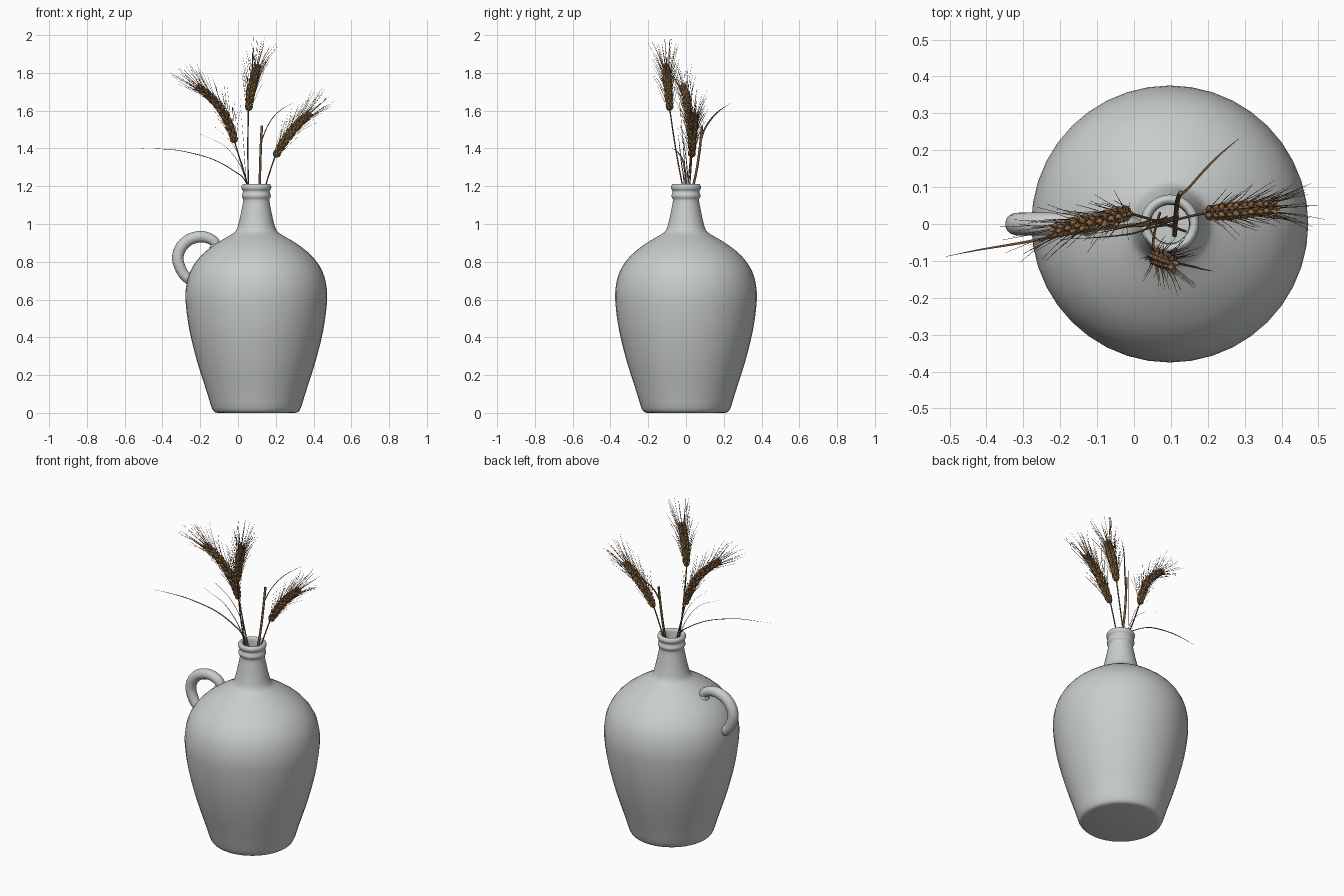
import bpy, bmesh, math, random
from mathutils import Vector

if "Cube" in bpy.data.objects:
    bpy.data.objects.remove(bpy.data.objects["Cube"])

random.seed(4)
CX = 0.097  # jug axis


def material(name, rgb):
    m = bpy.data.materials.new(name)
    m.diffuse_color = (*rgb, 1)
    m.use_nodes = True
    m.node_tree.nodes["Principled BSDF"].inputs["Base Color"].default_value = m.diffuse_color
    return m


CLAY = material("grey glaze", (0.58, 0.61, 0.60))
STRAW = material("straw brown", (0.27, 0.145, 0.06))
STEM = material("stem brown", (0.20, 0.11, 0.05))


def smooth_path(pts, steps=5):
    """Catmull-Rom samples through the points."""
    p = [Vector(q) for q in pts]
    p = [2 * p[0] - p[1]] + p + [2 * p[-1] - p[-2]]
    out = []
    for i in range(1, len(p) - 2):
        a, b, c, d = p[i - 1:i + 3]
        for k in range(steps):
            t = k / steps
            out.append(0.5 * (2 * b + (c - a) * t + (2 * a - 5 * b + 4 * c - d) * t * t
                              + (3 * b - a - 3 * c + d) * t ** 3))
    return out + [p[-2]]


def frame(pts, i):
    t = (pts[min(i + 1, len(pts) - 1)] - pts[max(i - 1, 0)]).normalized()
    u = t.cross(Vector((0.13, 1, 0.07))).normalized()
    return t, u, t.cross(u)


def tube(bm, pts, radius, sides=6, flat=1.0):
    """Sweep a ring along pts; radius is a function of 0..1."""
    rings = []
    for i, p in enumerate(pts):
        t, u, v = frame(pts, i)
        r = radius(i / (len(pts) - 1))
        rings.append([bm.verts.new(p + u * r * flat * math.cos(2 * math.pi * k / sides)
                                   + v * r * math.sin(2 * math.pi * k / sides))
                      for k in range(sides)])
    for a, b in zip(rings, rings[1:]):
        for k in range(sides):
            j = (k + 1) % sides
            bm.faces.new((a[k], a[j], b[j], b[k]))
    bm.faces.new(rings[0][::-1])
    bm.faces.new(rings[-1])


def finish(bm, name, mat, angle=50):
    bmesh.ops.recalc_face_normals(bm, faces=bm.faces)
    me = bpy.data.meshes.new(name)
    bm.to_mesh(me)
    bm.free()
    me.materials.append(mat)
    ob = bpy.data.objects.new(name, me)
    bpy.context.collection.objects.link(ob)
    bpy.ops.object.select_all(action='DESELECT')
    ob.select_set(True)
    bpy.context.view_layer.objects.active = ob
    bpy.ops.object.shade_smooth_by_angle(angle=math.radians(angle))
    return ob


# Jug body: lathed profile, outside then inside of the neck
outer = [(0.205, 0), (0.222, 0.006), (0.237, 0.03), (0.262, 0.11), (0.313, 0.27), (0.353, 0.43),
         (0.373, 0.57), (0.373, 0.66), (0.350, 0.75), (0.295, 0.83), (0.215, 0.895), (0.140, 0.94),
         (0.108, 0.965), (0.092, 1.01), (0.077, 1.08), (0.069, 1.125), (0.073, 1.137),
         (0.077, 1.15), (0.072, 1.165), (0.071, 1.175), (0.078, 1.186), (0.079, 1.20), (0.070, 1.211)]
inner = [(0.060, 1.209), (0.054, 1.195), (0.053, 1.13), (0.068, 1.03), (0.095, 0.95),
         (0.20, 0.88), (0.33, 0.72), (0.34, 0.6), (0.22, 0.06)]
profile = smooth_path([(r, 0, z) for r, z in outer + inner], 3)
bm = bmesh.new()
N = 40
rings = [[bm.verts.new((CX + p.x * math.cos(2 * math.pi * k / N),
                        p.x * math.sin(2 * math.pi * k / N), max(p.z, 0))) for k in range(N)]
         for p in profile]
for a, b in zip(rings, rings[1:]):
    for k in range(N):
        j = (k + 1) % N
        bm.faces.new((a[k], a[j], b[j], b[k]))
bm.faces.new(rings[0][::-1])
bm.faces.new(rings[-1])
finish(bm, "jug_body", CLAY, 60)

# Handle: looped tube with flattened end pads
bm = bmesh.new()
loop = smooth_path([(-0.115, 0, 0.865), (-0.125, 0, 0.905), (-0.165, 0, 0.928), (-0.21, 0, 0.932),
                    (-0.265, 0, 0.913), (-0.305, 0, 0.87), (-0.319, 0, 0.815), (-0.30, 0, 0.755),
                    (-0.27, 0, 0.715), (-0.235, 0, 0.695)], 4)
tube(bm, loop, lambda t: 0.026 + 0.005 * math.sin(math.pi * t), 16)
for x, z in ((-0.118, 0.872), (-0.245, 0.705)):
    res = bmesh.ops.create_uvsphere(bm, u_segments=16, v_segments=10, radius=0.036)
    for v in res["verts"]:
        v.co = Vector((x + v.co.x * 0.9, v.co.y * 1.1, z + v.co.z * 0.9))
finish(bm, "handle", CLAY)


# Wheat ears: spikelets in four rows, each with a long awn
def wheat_ear(name, pts):
    bm = bmesh.new()
    path = smooth_path(pts, 8)
    tube(bm, path, lambda t: 0.007 - 0.003 * t, 6)
    nodes = 19
    for n in range(nodes):
        s = n / nodes
        i = min(int(s * (len(path) - 1) + 0.5), len(path) - 2)
        t, u, v = frame(path, i)
        size = 0.75 + 0.4 * math.sin(math.pi * (0.15 + 0.8 * s))
        for k in range(4):
            a = math.pi / 2 * k + math.pi / 4 * (n % 2)
            out = u * math.cos(a) + v * math.sin(a)
            base = path[i] + out * 0.005
            way = (t + out * 0.42).normalized()
            grain = [base + way * 0.036 * size * f for f in (0, 0.25, 0.55, 0.8, 1)]
            tube(bm, grain, lambda f: size * (0.002 + 0.0072 * math.sin(math.pi * f) ** 0.8 if f < 1 else 0.001), 6)
            # awn bends slightly outward
            spread = (t + out * random.uniform(0.12, 0.42)).normalized()
            length = random.uniform(0.10, 0.165)
            tip = grain[-1]
            awn = [tip - way * 0.004, tip + spread * length * 0.5,
                   tip + spread * length + out * random.uniform(-0.004, 0.012)]
            tube(bm, awn, lambda f: 0.0013 - 0.0008 * f, 3)
    finish(bm, name, STRAW)


ear_left = [(-0.016, 0.03, 1.43), (-0.037, 0.026, 1.50), (-0.085, 0.013, 1.60),
            (-0.15, 0, 1.675), (-0.215, -0.018, 1.73)]
ear_middle = [(0.055, -0.085, 1.60), (0.067, -0.092, 1.69), (0.083, -0.098, 1.76), (0.100, -0.105, 1.83)]
ear_right = [(0.195, 0.03, 1.355), (0.25, 0.034, 1.445), (0.31, 0.04, 1.52), (0.375, 0.045, 1.58)]
wheat_ear("wheat_ear_left", ear_left)
wheat_ear("wheat_ear_middle", ear_middle)
wheat_ear("wheat_ear_right", ear_right)

# Stems crossing inside the neck
stems = {
    "stem_left": ([(0.14, -0.02, 0.95), (0.052, 0.01, 1.21), (0.02, 0.02, 1.31), ear_left[0]], 0.0035),
    "stem_middle": ([(0.07, 0.03, 0.95), (0.056, -0.02, 1.21), (0.052, -0.055, 1.4), ear_middle[0]], 0.0035),
    "stem_right": ([(0.07, 0.0, 0.95), (0.148, 0.02, 1.21), (0.17, 0.025, 1.28), ear_right[0]], 0.0035),
    "cut_stalk": ([(0.11, -0.03, 0.95), (0.115, 0.04, 1.21), (0.119, 0.068, 1.36), (0.126, 0.085, 1.52)], 0.0065),
}
for name, (pts, r) in stems.items():
    bm = bmesh.new()
    tube(bm, smooth_path(pts, 5), lambda t: r, 8)
    finish(bm, name, STEM)

# Thin dry leaves: flattened tapering blades
leaves = {
    "leaf_long": ([(0.12, 0.02, 1.0), (0.045, 0.0, 1.215), (-0.02, -0.005, 1.28), (-0.14, -0.02, 1.345),
                   (-0.3, -0.05, 1.387), (-0.42, -0.07, 1.398), (-0.51, -0.088, 1.401)], 0.0055),
    "leaf_stalk": ([(0.122, 0.075, 1.43), (0.15, 0.10, 1.505), (0.19, 0.145, 1.57),
                    (0.235, 0.19, 1.61), (0.285, 0.232, 1.637)], 0.005),
    "leaf_short": ([(0.11, 0.0, 1.0), (0.045, -0.01, 1.22), (0.0, -0.025, 1.33), (-0.08, -0.035, 1.42),
                    (-0.20, -0.042, 1.475)], 0.003),
    "leaf_curl": ([(0.10, 0.01, 1.0), (0.048, 0.01, 1.22), (0.01, 0.0, 1.35), (-0.05, -0.015, 1.45),
                   (-0.13, -0.03, 1.52)], 0.0025),
    "leaf_upright": ([(0.09, 0.02, 1.0), (0.046, 0.0, 1.22), (0.03, -0.015, 1.42), (0.012, -0.035, 1.66)], 0.0025),
}
for name, (pts, w) in leaves.items():
    bm = bmesh.new()
    tube(bm, smooth_path(pts, 6), lambda t: max(0.0006, w * (1 - t ** 2.5)), 4, 0.45)
    finish(bm, name, STEM)
